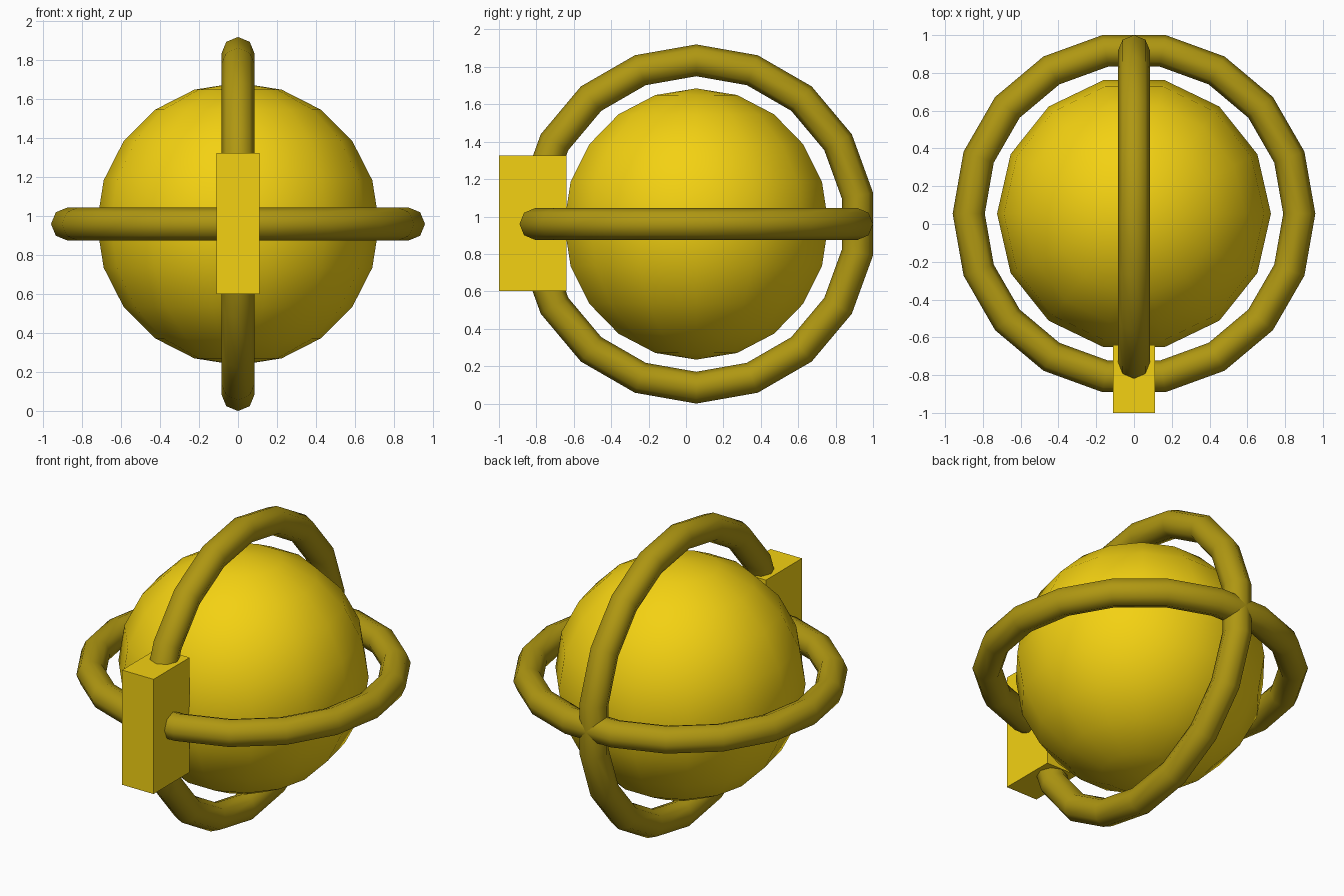
import bpy, bmesh
from math import sin, cos, pi, radians
from mathutils import Matrix

if "Cube" in bpy.data.objects:
    bpy.data.objects.remove(bpy.data.objects["Cube"])

CY, CZ = 0.055, 0.96          # shared centre of orb and rings


def material(name, rgb):
    m = bpy.data.materials.new(name)
    m.diffuse_color = (*rgb, 1)
    m.use_nodes = True
    m.node_tree.nodes["Principled BSDF"].inputs["Base Color"].default_value = m.diffuse_color
    return m


yellow = material("yellow", (0.9, 0.64, 0.006))
dark_gold = material("dark_gold", (0.43, 0.31, 0.006))


def finish(name, bm, mat, smooth):
    bmesh.ops.recalc_face_normals(bm, faces=bm.faces)
    for f in bm.faces:
        f.smooth = smooth
    me = bpy.data.meshes.new(name)
    bm.to_mesh(me)
    bm.free()
    ob = bpy.data.objects.new(name, me)
    bpy.context.collection.objects.link(ob)
    me.materials.append(mat)
    return ob


def lathe(name, points, closed, steps, mat):
    """Spin an (x, z) profile round the z axis."""
    bm = bmesh.new()
    vs = [bm.verts.new((x, 0, z)) for x, z in points]
    es = [bm.edges.new(p) for p in zip(vs, vs[1:])]
    if closed:
        es.append(bm.edges.new((vs[-1], vs[0])))
    bmesh.ops.spin(bm, geom=vs + es, axis=(0, 0, 1), cent=(0, 0, 0),
                   angle=2 * pi, steps=steps, use_duplicate=False)
    bmesh.ops.remove_doubles(bm, verts=bm.verts, dist=1e-4)
    ob = finish(name, bm, mat, True)
    ob.location = (0, CY, CZ)
    return ob


# Central orb: 14 segments, 10 rings
arc = [(0.725 * sin(pi * i / 10), 0.725 * cos(pi * i / 10)) for i in range(11)]
lathe("orb", arc, False, 14, yellow)

# Two crossing rings with octagonal section
section = [(0.875 + 0.085 * cos(pi * i / 4), 0.085 * sin(pi * i / 4)) for i in range(8)]
lathe("level_ring", section, True, 18, dark_gold)
upright = lathe("upright_ring", section, True, 18, dark_gold)
upright.rotation_euler.y = radians(90)

# Block clasping the rings at the front
bm = bmesh.new()
bmesh.ops.create_cube(bm, size=1, matrix=Matrix.Diagonal((0.22, 0.36, 0.724, 1)))
block = finish("front_block", bm, yellow, False)
block.location = (0, -0.82, 0.963)
